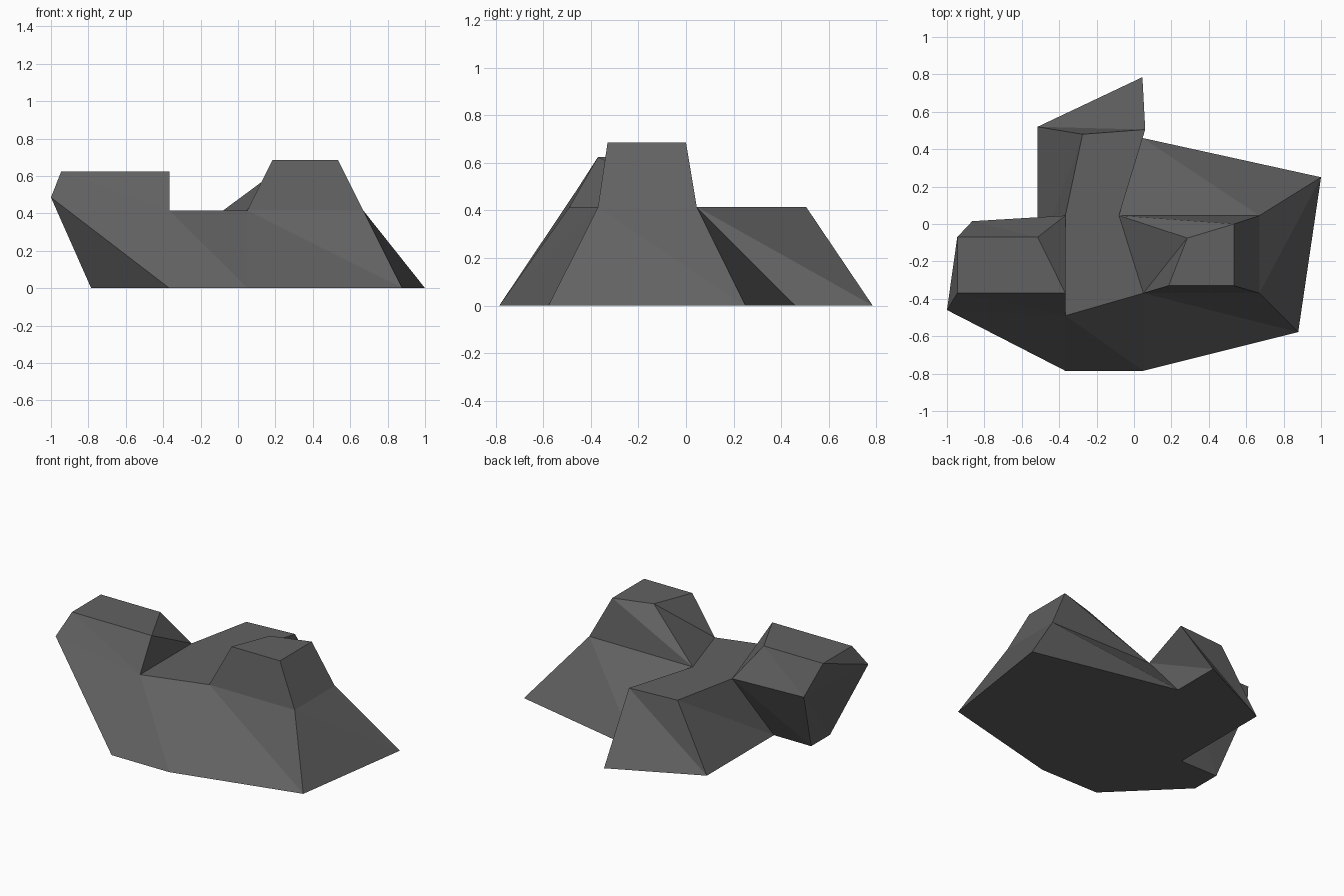
import bpy
import bmesh

default_cube = bpy.data.objects.get("Cube")
if default_cube:
    bpy.data.objects.remove(default_cube, do_unlink=True)

# Single stone colour
stone = bpy.data.materials.new("dark grey stone")
stone.use_nodes = True
stone_colour = (0.12, 0.12, 0.12, 1.0)
stone.diffuse_color = stone_colour
stone.node_tree.nodes["Principled BSDF"].inputs["Base Color"].default_value = stone_colour

# Shared heights of the stacked rock layers
GROUND, LEDGE, BLOCK_TOP, PEAK_TOP = 0, 0.415, 0.625, 0.685


def ring(bm, height, outline):
    """Add one horizontal outline, counter-clockwise from the front."""
    return [bm.verts.new((x, y, height)) for x, y in outline]


def loft(bm, rings, open_sides):
    """Skin stacked rings with facets; open_sides lists, per layer, the sides joined to a neighbour."""
    for lower, upper, skipped in zip(rings, rings[1:], open_sides):
        count = len(lower)
        for side in range(count):
            if side not in skipped:
                after = (side + 1) % count
                bm.faces.new((lower[side], lower[after], upper[side]))
                bm.faces.new((lower[after], upper[after], upper[side]))
    bm.faces.new(reversed(rings[0]))
    bm.faces.new(rings[-1])


bm = bmesh.new()

# Low central saddle running from front to back
saddle_base = ring(bm, GROUND, [(-.367, -.785), (.05, -.785), (.045, .46),
                                (.045, .785), (-.515, .52), (-.515, -.175)])
saddle_top = ring(bm, LEDGE, [(-.367, -.49), (.05, -.37), (-.08, .045),
                              (.06, .505), (-.275, .48), (-.367, .045)])
loft(bm, [saddle_base, saddle_top], [{1, 5}])

# Tall peak on the left, flaring out to the ground
peak_base = ring(bm, GROUND, [(.05, -.785), (.878, -.578), (1, .25), (.045, .46)])
peak_waist = ring(bm, LEDGE, [(.05, -.37), (.67, -.37), (.67, .045), (-.08, .045)])
peak_top = ring(bm, PEAK_TOP, [(.185, -.33), (.535, -.33), (.535, 0), (.285, -.075)])
loft(bm, [peak_base, peak_waist, peak_top], [{3}, set()])

# Overhanging block on the right, with one raised waist corner
block_base = ring(bm, GROUND, [(-.785, -.37), (-.367, -.785), (-.515, -.175), (-.785, -.175)])
block_waist = ring(bm, LEDGE, [(-1, -.46), (-.367, -.49), (-.367, .045), (-.865, .015)])
block_waist[0].co.z += 0.07
block_top = ring(bm, BLOCK_TOP, [(-.945, -.37), (-.367, -.37), (-.515, -.07), (-.945, -.07)])
loft(bm, [block_base, block_waist, block_top], [{1}, set()])

# Weld the three masses into one continuous rock
bmesh.ops.remove_doubles(bm, verts=bm.verts, dist=0.001)
bmesh.ops.recalc_face_normals(bm, faces=bm.faces)

mesh = bpy.data.meshes.new("rock_formation")
bm.to_mesh(mesh)
bm.free()
mesh.materials.append(stone)
rock_formation = bpy.data.objects.new("rock_formation", mesh)
bpy.context.collection.objects.link(rock_formation)
